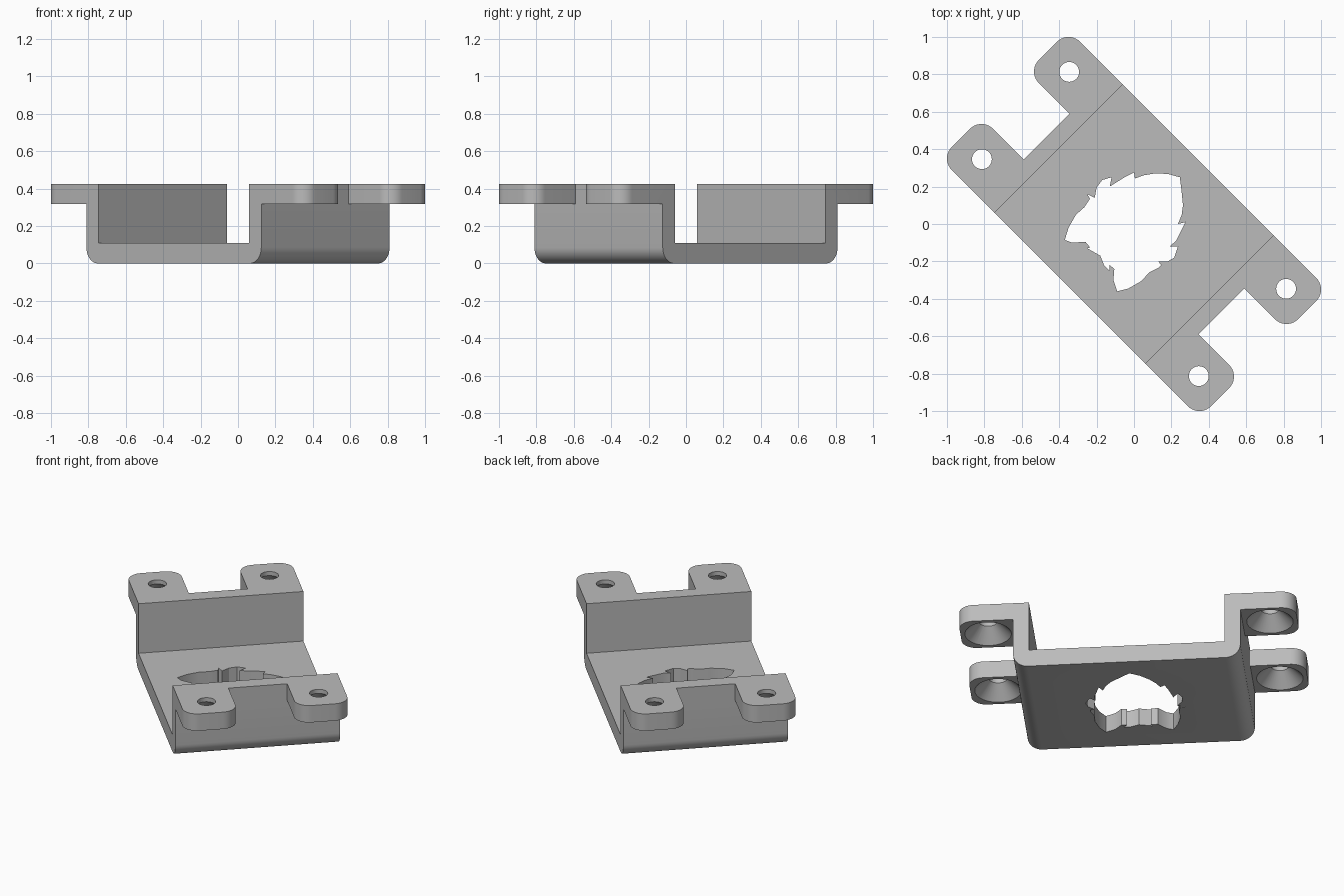
import bpy, bmesh
from math import sin, cos, pi, radians
from mathutils import Vector, Matrix

cube = bpy.data.objects.get("Cube")
if cube:
    bpy.data.objects.remove(cube, do_unlink=True)

# Main dimensions; the bracket is built along x and turned at the end
HALF_WIDTH = 0.485
INNER, OUTER, TIP = 0.569, 0.661, 0.98
NOTCH = 0.173
FLOOR, FLANGE, TOP = 0.108, 0.317, 0.425
HOLE_X, HOLE_Y = 0.82, 0.33
TAB_RADIUS, FOLD_RADIUS = 0.087, 0.085


def rounded(corners, steps=10):
    """Outline from (a, b, radius) corners, with arcs at right angles."""
    pts = []
    for i, (a, b, r) in enumerate(corners):
        p = Vector((a, b))
        if not r:
            pts.append(p)
            continue
        back = (Vector(corners[i - 1][:2]) - p).normalized()
        ahead = (Vector(corners[(i + 1) % len(corners)][:2]) - p).normalized()
        centre = p + r * (back + ahead)
        for k in range(steps + 1):
            t = k / steps * pi / 2
            pts.append(centre - r * (ahead * cos(t) + back * sin(t)))
    return pts


def make_object(name, bm):
    bmesh.ops.recalc_face_normals(bm, faces=bm.faces)
    mesh = bpy.data.meshes.new(name)
    bm.to_mesh(mesh)
    bm.free()
    obj = bpy.data.objects.new(name, mesh)
    bpy.context.collection.objects.link(obj)
    return obj


def prism(name, pts, low, high, place):
    """Extrude an outline from low to high; place maps (a, b, h) to xyz."""
    bm = bmesh.new()
    bottom = [bm.verts.new(place(a, b, low)) for a, b in pts]
    top = [bm.verts.new(place(a, b, high)) for a, b in pts]
    bm.faces.new(bottom)
    bm.faces.new(top)
    for i in range(len(pts)):
        bm.faces.new((bottom[i - 1], bottom[i], top[i], top[i - 1]))
    return make_object(name, bm)


def flat(a, b, h):
    return (a, b, h)


def upright(a, b, h):
    return (a, h, b)


# Folded strip: floor, two walls and two outward flanges
half = [(OUTER, 0, FOLD_RADIUS), (OUTER, FLANGE, 0), (1.1, FLANGE, 0),
        (1.1, TOP, 0), (INNER, TOP, 0), (INNER, FLOOR, 0)]
section = half + [(-a, b, r) for a, b, r in reversed(half)]
bracket = prism("mounting_bracket", rounded(section), -0.6, 0.6, upright)

# Plan shape: trims the strip and leaves four rounded tabs
half = [(TIP, -HALF_WIDTH, TAB_RADIUS), (TIP, -NOTCH, TAB_RADIUS),
        (OUTER, -NOTCH, 0), (OUTER, NOTCH, 0),
        (TIP, NOTCH, TAB_RADIUS), (TIP, HALF_WIDTH, TAB_RADIUS)]
plan = half + [(-a, -b, r) for a, b, r in half]
plan_trim = prism("plan_trim", rounded(plan), -0.1, 0.6, flat)

# Leaf-shaped opening, in hundredths, counterclockwise from the upper tip
LEAF = [(24.5, 25), (18, 26.8), (11, 27), (5, 26), (.5, 24.3), (0, 27.5),
        (-5, 25), (-13, 20), (-12, 25), (-17, 23.5), (-20, 19.5),
        (-21, 14), (-25, 16), (-23.5, 13.5), (-26.5, 9), (-31, 5),
        (-35, -2), (-37, -8.5), (-33, -10), (-26, -9.5), (-23.5, -12.5),
        (-25, -13), (-18, -17), (-16, -22), (-13, -25), (-13, -22),
        (-10.5, -24), (-11, -30), (-9, -36), (-3, -34.5), (4, -30.5),
        (8, -26), (13, -23.5), (14.5, -22), (13, -20), (18, -20),
        (21.5, -18), (23.5, -12), (19, -12), (22.5, -9), (27.5, 1),
        (23.5, 0), (25.5, 5), (26.2, 10), (25.5, 17)]
leaf_cutter = prism("leaf_cutter", [(a / 100, b / 100) for a, b in LEAF],
                    -0.1, 0.25, flat)
leaf_cutter.data.transform(Matrix.Rotation(radians(45), 4, "Z"))

# Screw holes, countersunk from below
bm = bmesh.new()
SIDES = 40
for sx in (-1, 1):
    for sy in (-1, 1):
        rings = []
        for radius, z in ((0.15, 0.302), (0.053, 0.399), (0.053, 0.5)):
            rings.append([bm.verts.new((sx * HOLE_X + radius * cos(2 * pi * k / SIDES),
                                        sy * HOLE_Y + radius * sin(2 * pi * k / SIDES), z))
                          for k in range(SIDES)])
        bm.faces.new(rings[0])
        bm.faces.new(rings[-1])
        for low, high in zip(rings, rings[1:]):
            for k in range(SIDES):
                bm.faces.new((low[k - 1], low[k], high[k], high[k - 1]))
hole_cutter = make_object("hole_cutter", bm)

# Apply the cuts, then drop the helpers
cutters = ((plan_trim, "INTERSECT"), (leaf_cutter, "DIFFERENCE"),
           (hole_cutter, "DIFFERENCE"))
for cutter, operation in cutters:
    cutter.hide_render = True
    mod = bracket.modifiers.new(cutter.name, "BOOLEAN")
    mod.operation = operation
    mod.solver = "EXACT"
    mod.object = cutter
graph = bpy.context.evaluated_depsgraph_get()
result = bpy.data.meshes.new_from_object(bracket.evaluated_get(graph))
bracket.modifiers.clear()
bracket.data = result
for cutter, operation in cutters:
    bpy.data.objects.remove(cutter, do_unlink=True)

# Turn the bracket to its diagonal stance
result.transform(Matrix.Rotation(radians(-45), 4, "Z"))

# One plain grey
grey = bpy.data.materials.new("plain_grey")
grey.use_nodes = True
colour = (0.5, 0.5, 0.5, 1)
grey.diffuse_color = colour
grey.node_tree.nodes["Principled BSDF"].inputs["Base Color"].default_value = colour
result.materials.clear()
result.materials.append(grey)

# Smooth the arcs, keep the folds and cuts crisp
bpy.ops.object.select_all(action="DESELECT")
bracket.select_set(True)
bpy.context.view_layer.objects.active = bracket
bpy.ops.object.shade_smooth_by_angle(angle=radians(25))
